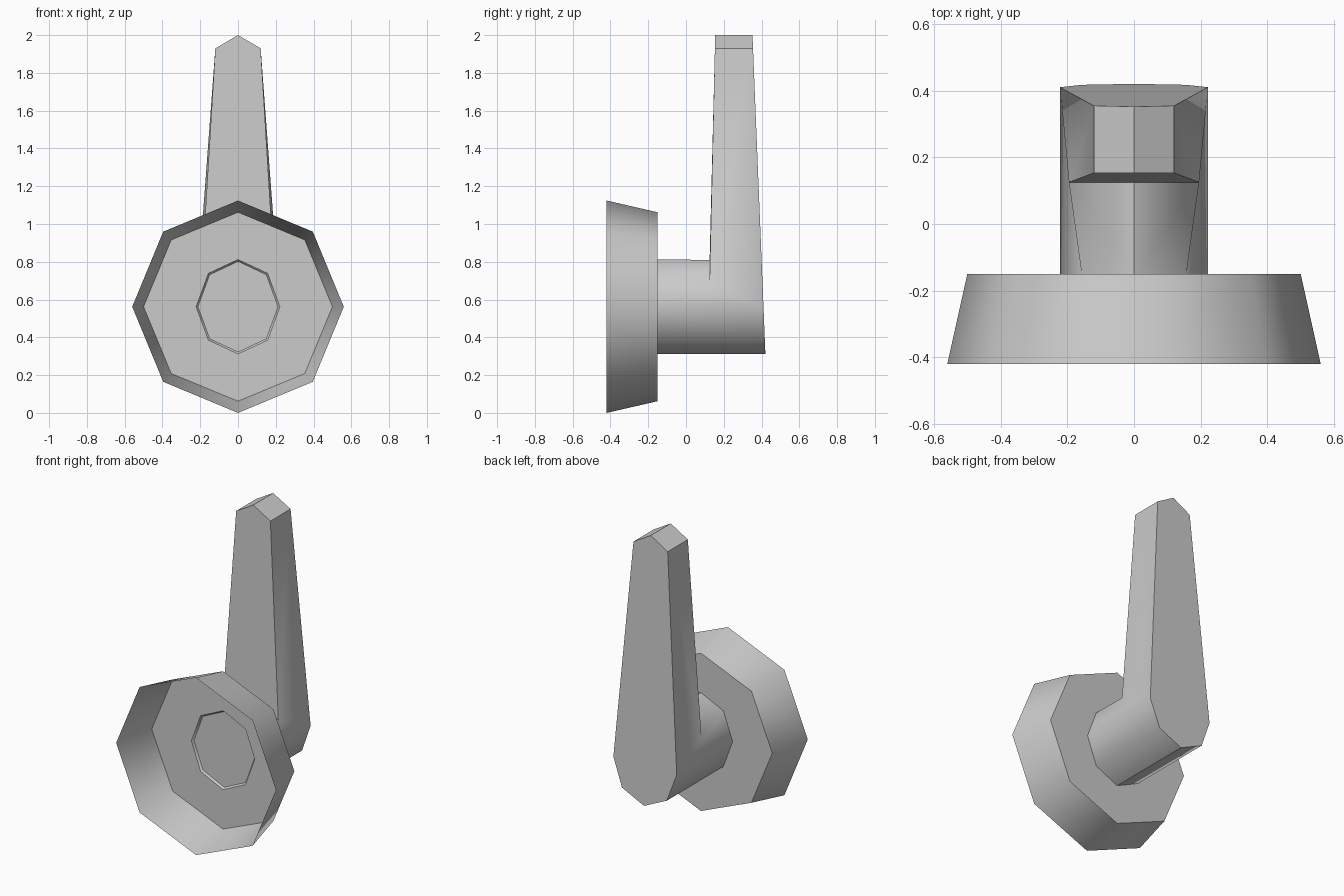
import bpy
import bmesh
from math import sin, cos, pi

if "Cube" in bpy.data.objects:
    bpy.data.objects.remove(bpy.data.objects["Cube"])

CZ = 0.562  # height of the shared axis


def ring(bm, rx, rz, y):
    """Octagon around the y axis, first vertex on top."""
    return [bm.verts.new((rx * sin(k * pi / 4), y, CZ + rz * cos(k * pi / 4)))
            for k in range(8)]


def bridge(bm, a, b):
    for k in range(8):
        n = (k + 1) % 8
        bm.faces.new((a[k], a[n], b[n], b[k]))


def finish(bm, name):
    bmesh.ops.recalc_face_normals(bm, faces=bm.faces)
    mesh = bpy.data.meshes.new(name)
    bm.to_mesh(mesh)
    bm.free()
    obj = bpy.data.objects.new(name, mesh)
    bpy.context.collection.objects.link(obj)
    bpy.ops.object.select_all(action='DESELECT')
    obj.select_set(True)
    bpy.context.view_layer.objects.active = obj
    bpy.ops.object.shade_smooth_by_angle(angle=50 * pi / 180)
    return obj


# Mounting cup: open at the front, plate at the back with a hole for the stalk
bm = bmesh.new()
rim = ring(bm, 0.56, 0.562, -0.42)
plate = ring(bm, 0.5, 0.5, -0.15)
hole = ring(bm, 0.222, 0.25, -0.15)
bridge(bm, rim, plate)
bridge(bm, plate, hole)
finish(bm, "mounting_cup")

# Stalk flowing into the tapered lever arm
bm = bmesh.new()
base = ring(bm, 0.222, 0.25, -0.15)
recess = ring(bm, 0.212, 0.24, -0.138)
bridge(bm, base, recess)
bm.faces.new(recess)

# Back outline: lower half of the octagon, top stretched up to the tip
back = ring(bm, 0.222, 0.25, 0)
for k, x, z in ((0, 0, 2.0), (1, 0.12, 1.93), (7, -0.12, 1.93)):
    back[k].co.x, back[k].co.z = x, z
for v in back:
    v.co.y = 0.433 - 0.0405 * v.co.z
bm.faces.new(back)

# Front of the arm: joint with the stalk, and tip
joint = {k: bm.verts.new((s * 0.195, 0.125, 0.81 - abs(s) * 0.11))
         for k, s in ((7, -1), (0, 0), (1, 1))}
tip = {k: bm.verts.new((s * 0.12, 0.153, 2.0 - abs(s) * 0.07))
       for k, s in ((7, -1), (0, 0), (1, 1))}
bm.faces.new((joint[7], joint[0], joint[1], tip[1], tip[0], tip[7]))

# Underside of the stalk
for k in range(2, 6):
    bm.faces.new((base[k], base[k + 1], back[k + 1], back[k]))

# Upper stalk, arm sides and tip, left and right
for a, b in ((1, 2), (7, 6)):
    bm.faces.new((base[0], base[a], joint[a], joint[0]))
    bm.faces.new((base[a], base[b], back[b], joint[a]))
    bm.faces.new((joint[a], back[b], back[a], tip[a]))
    bm.faces.new((tip[a], back[a], back[0], tip[0]))
finish(bm, "lever_arm")
